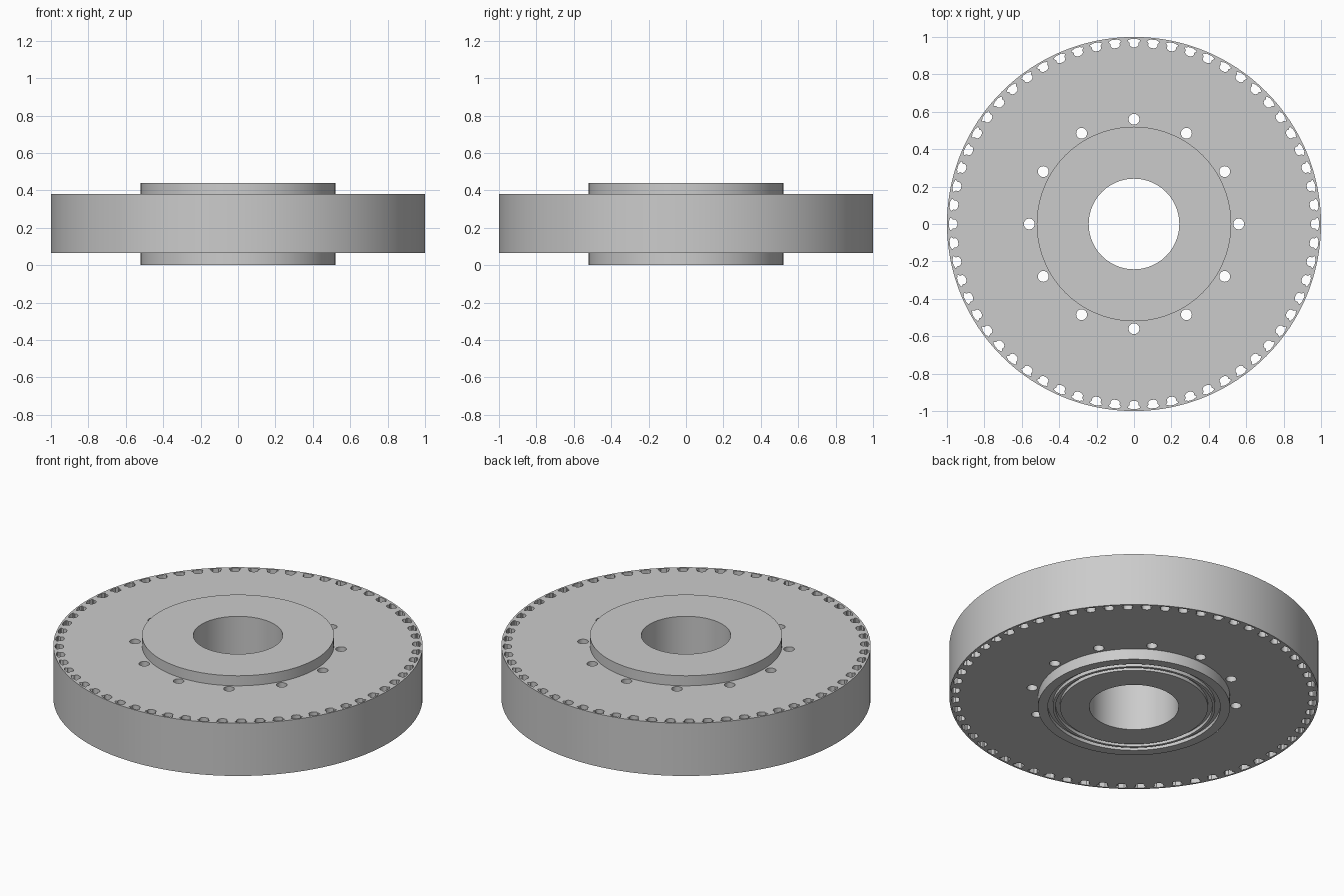
import bpy, bmesh, math

cube = bpy.data.objects.get("Cube")
if cube:
    bpy.data.objects.remove(cube)

SEG = 192
Z_LOW, Z_HIGH, TOP = 0.065, 0.38, 0.44
HUB_R, BORE_R = 0.52, 0.242

steel = bpy.data.materials.new("grey_steel")
steel.use_nodes = True
grey = (0.6, 0.6, 0.6, 1)
steel.diffuse_color = grey
steel.node_tree.nodes["Principled BSDF"].inputs["Base Color"].default_value = grey


def finish(name, mesh):
    """Link a mesh, weld it and smooth it between sharp edges."""
    bm = bmesh.new()
    bm.from_mesh(mesh)
    bmesh.ops.remove_doubles(bm, verts=bm.verts, dist=1e-5)
    bmesh.ops.recalc_face_normals(bm, faces=bm.faces)
    bm.to_mesh(mesh)
    bm.free()
    mesh.materials.clear()
    mesh.materials.append(steel)
    obj = bpy.data.objects.new(name, mesh)
    bpy.context.collection.objects.link(obj)
    bpy.ops.object.select_all(action='DESELECT')
    obj.select_set(True)
    bpy.context.view_layer.objects.active = obj
    bpy.ops.object.shade_smooth_by_angle(angle=math.radians(35))
    return obj


def ring(radius, count, cx=0, cy=0):
    return [(cx + radius * math.cos(math.tau * i / count),
             cy + radius * math.sin(math.tau * i / count)) for i in range(count)]


def turned(points, angle):
    c, s = math.cos(angle), math.sin(angle)
    return [(x * c - y * s, x * s + y * c) for x, y in points]


# Slot outline: rounded root, waist, then two lobes below a thin rim
half = [(0.945, 0.008), (0.949, 0.018), (0.956, 0.024), (0.962, 0.025),
        (0.968, 0.023), (0.973, 0.027), (0.979, 0.033), (0.984, 0.031),
        (0.986, 0.021), (0.990, 0.016)]
slot = half + [(x, -y) for x, y in reversed(half)]

# Rim disc, pierced by bolt holes and edge slots
outlines = [ring(1, SEG), ring(HUB_R - 0.01, SEG)]
outlines += [turned(ring(0.029, 24, 0.56), math.tau * i / 12) for i in range(12)]
outlines += [turned(slot, math.tau * i / 60) for i in range(60)]
curve = bpy.data.curves.new("disc_outline", 'CURVE')
curve.dimensions = '2D'
curve.fill_mode = 'BOTH'
curve.extrude = (Z_HIGH - Z_LOW) / 2
for pts in outlines:
    sp = curve.splines.new('POLY')
    sp.points.add(len(pts) - 1)
    for p, (x, y) in zip(sp.points, pts):
        p.co = (x, y, 0, 1)
    sp.use_cyclic_u = True
helper = bpy.data.objects.new("disc_outline", curve)
bpy.context.collection.objects.link(helper)
deps = bpy.context.evaluated_depsgraph_get()
disc_mesh = bpy.data.meshes.new_from_object(helper.evaluated_get(deps))
bpy.data.objects.remove(helper)
disc = finish("rim_disc", disc_mesh)
disc.location.z = (Z_LOW + Z_HIGH) / 2

# Hub, turned from a profile with two seal grooves underneath
GROOVE = 0.02
profile = [(BORE_R, 0), (0.40, 0), (0.40, GROOVE), (0.425, GROOVE), (0.425, 0),
           (0.44, 0), (0.44, GROOVE), (0.467, GROOVE), (0.467, 0),
           (HUB_R, 0), (HUB_R, TOP), (BORE_R, TOP)]
bm = bmesh.new()
loops = [[bm.verts.new((x, y, z)) for x, y in ring(r, SEG)] for r, z in profile]
for a, b in zip(loops, loops[1:] + loops[:1]):
    for i in range(SEG):
        j = (i + 1) % SEG
        bm.faces.new((a[i], a[j], b[j], b[i]))
hub_mesh = bpy.data.meshes.new("hub")
bm.to_mesh(hub_mesh)
bm.free()
finish("hub", hub_mesh)
